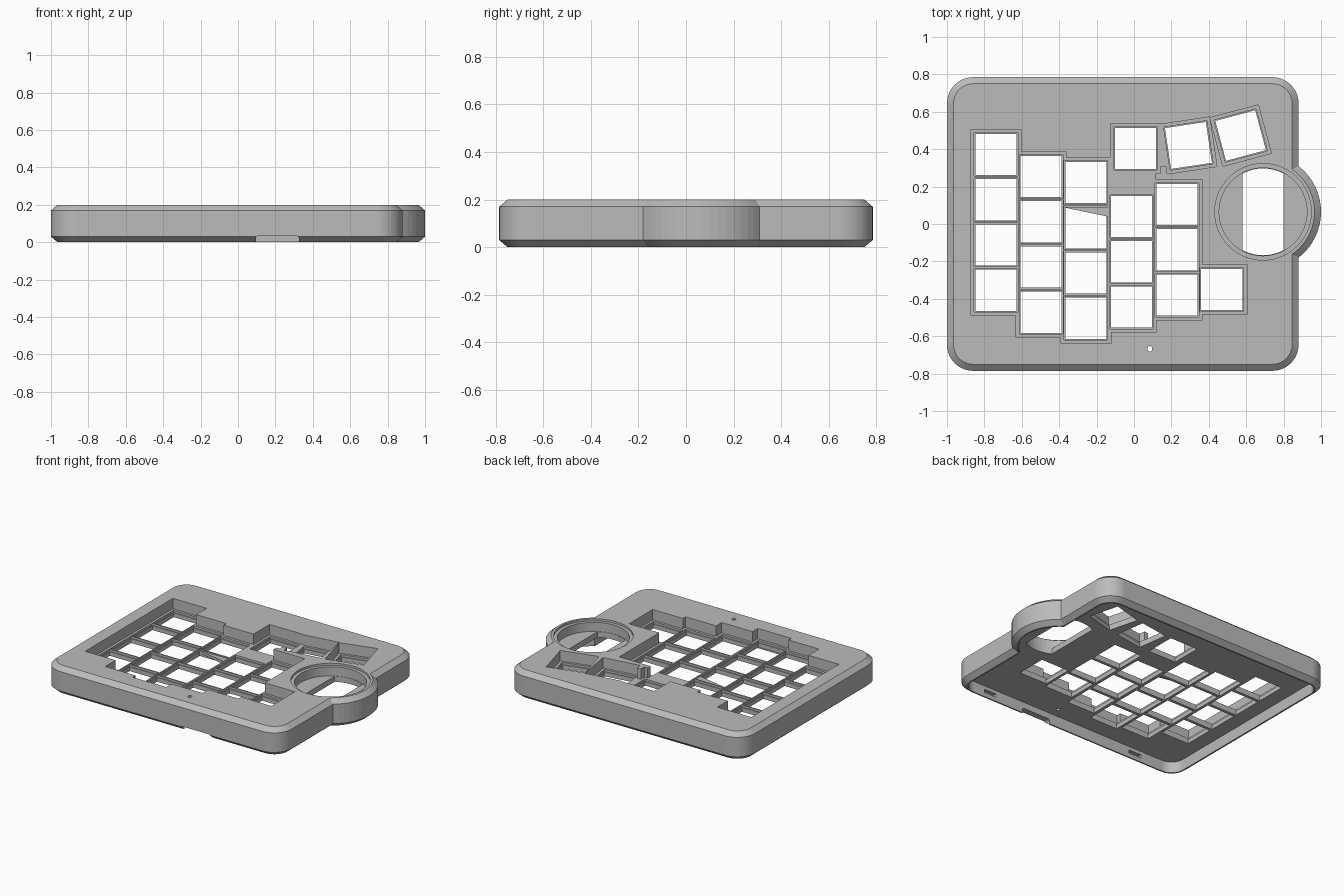
import bpy
import bmesh
from math import cos, sin, pi, radians
from mathutils import Matrix

cube = bpy.data.objects.get("Cube")
if cube:
    bpy.data.objects.remove(cube, do_unlink=True)

grey = bpy.data.materials.new("plain_grey")
grey.use_nodes = True
grey.diffuse_color = (0.5, 0.5, 0.5, 1)
grey.node_tree.nodes["Principled BSDF"].inputs["Base Color"].default_value = (0.5, 0.5, 0.5, 1)


def outline(w, h, r, inset, segs=14):
    """Rounded rectangle around the origin, counter-clockwise."""
    hx, hy, rr = w / 2 - inset, h / 2 - inset, max(r - inset, 0)
    steps = segs if r > 0 else 0
    pts = []
    for q, (sx, sy) in enumerate([(1, 1), (-1, 1), (-1, -1), (1, -1)]):
        for i in range(steps + 1):
            a = q * pi / 2 + (i / steps if steps else 0) * pi / 2
            pts.append((sx * (hx - rr) + rr * cos(a), sy * (hy - rr) + rr * sin(a)))
    return pts


def loft(name, center, size, r, layers, turn=0):
    """Solid through outlines at (z, inset) layers."""
    bm = bmesh.new()
    rings = [[bm.verts.new((x, y, z)) for x, y in outline(*size, r, inset)]
             for z, inset in layers]
    n = len(rings[0])
    for low, high in zip(rings, rings[1:]):
        for i in range(n):
            j = (i + 1) % n
            bm.faces.new((low[i], low[j], high[j], high[i]))
    bm.faces.new(rings[0][::-1])
    bm.faces.new(rings[-1])
    bmesh.ops.remove_doubles(bm, verts=bm.verts, dist=1e-5)
    bm.transform(Matrix.Translation((*center, 0)) @ Matrix.Rotation(radians(turn), 4, "Z"))
    bmesh.ops.recalc_face_normals(bm, faces=bm.faces)
    mesh = bpy.data.meshes.new(name)
    bm.to_mesh(mesh)
    bm.free()
    mesh.materials.append(grey)
    obj = bpy.data.objects.new(name, mesh)
    bpy.context.collection.objects.link(obj)
    return obj


def combine(target, tool, operation="DIFFERENCE"):
    """Apply a boolean and discard the tool."""
    bpy.context.view_layer.objects.active = target
    mod = target.modifiers.new("boolean", "BOOLEAN")
    mod.operation, mod.solver, mod.object = operation, "EXACT", tool
    bpy.ops.object.modifier_apply(modifier=mod.name)
    bpy.data.objects.remove(tool, do_unlink=True)


def disc(name, r, layers):
    return loft(name, BALL, (2 * r, 2 * r), r, layers)


# Main levels and placement
TOP, FLOOR, UNDER = 0.2, 0.125, 0.08
PITCH = 0.242
BODY, BODY_SIZE = (-0.06, 0), (1.88, 1.57)
BALL = (0.69, 0.065)
SHELL = [(0, 0.035), (0.03, 0), (0.17, 0), (TOP, 0.035)]
HOLLOW = [(-0.1, 0), (UNDER, 0)]
POCKET = [(FLOOR, 0), (0.4, 0)]

# Chamfered case with round side bulge
case = loft("keyboard_case", BODY, BODY_SIZE, 0.14, SHELL)
combine(case, disc("bulge", 0.31, SHELL), "UNION")

# Hollow underside
hollow = loft("hollow", BODY, (BODY_SIZE[0] - 0.09, BODY_SIZE[1] - 0.09), 0.095, HOLLOW)
combine(hollow, disc("bulge_hollow", 0.265, HOLLOW), "UNION")
combine(case, hollow)

# Key columns: x, top key y, number of keys
columns = [(-0.738, 0.372, 4), (-0.497, 0.254, 4), (-0.257, 0.222, 4),
           (-0.013, 0.04, 3), (0.23, 0.104, 3), (0.47, -0.35, 1)]
thumbs = [(0.008, 0.404, 0), (0.291, 0.42, 8.5), (0.57, 0.473, 15)]
keys = [(x, y - i * PITCH, 0) for x, y, n in columns for i in range(n)] + thumbs

# Recessed pockets around the keys
for x, y, n in columns:
    combine(case, loft("pocket", (x, y - (n - 1) * PITCH / 2),
                       (0.268, (n - 1) * PITCH + 0.268), 0, POCKET))
for x, y, turn in thumbs:
    combine(case, loft("pocket", (x, y), (0.268, 0.268), 0, POCKET, turn))
combine(case, loft("pocket_link", (-0.01, 0.23), (0.25, 0.2), 0, POCKET))
combine(case, loft("pocket_link", (0.15, 0.42), (0.1, 0.22), 0, POCKET, 5))

# Stepped key openings
for x, y, turn in keys:
    combine(case, loft("opening", (x, y), (0.233, 0.233), 0,
                       [(0, 0.006), (0.11, 0.006), (0.11, 0), (0.3, 0)], turn))

# Ball socket with a ledge and a straight-sided slot through its floor
combine(case, disc("ledge", 0.258, [(0.185, 0), (0.4, 0)]))
combine(case, disc("socket", 0.235, [(0.12, 0), (0.4, 0)]))
slot = disc("slot", 0.232, [(-0.1, 0), (0.3, 0)])
combine(slot, loft("slot_sides", BALL, (0.22, 0.8), 0, [(-0.2, 0), (0.4, 0)]), "INTERSECT")
combine(case, slot)

# Pin hole, front cable notch and inner snap recesses
combine(case, loft("pin_hole", (0.085, -0.667), (0.024, 0.028), 0.01, [(-0.1, 0), (0.4, 0)]))
combine(case, loft("notch", (0.21, -0.77), (0.23, 0.12), 0,
                   [(-0.1, 0), (0.025, 0), (0.035, 0.01)]))
for x in (-0.63, 0.6):
    combine(case, loft("snap", (x, -0.74), (0.1, 0.05), 0, [(0.03, 0), (0.055, 0)]))

# Small triangular web in one opening
web = loft("corner_web", (-0.257, 0.065), (0.23, 0.05), 0, [(0.1, 0), (0.12, 0)])
bm = bmesh.new()
bm.from_mesh(web.data)
for v in bm.verts:
    if v.co.x < -0.3 and v.co.y < 0.065:
        v.co.y = 0.088
bm.to_mesh(web.data)
bm.free()
